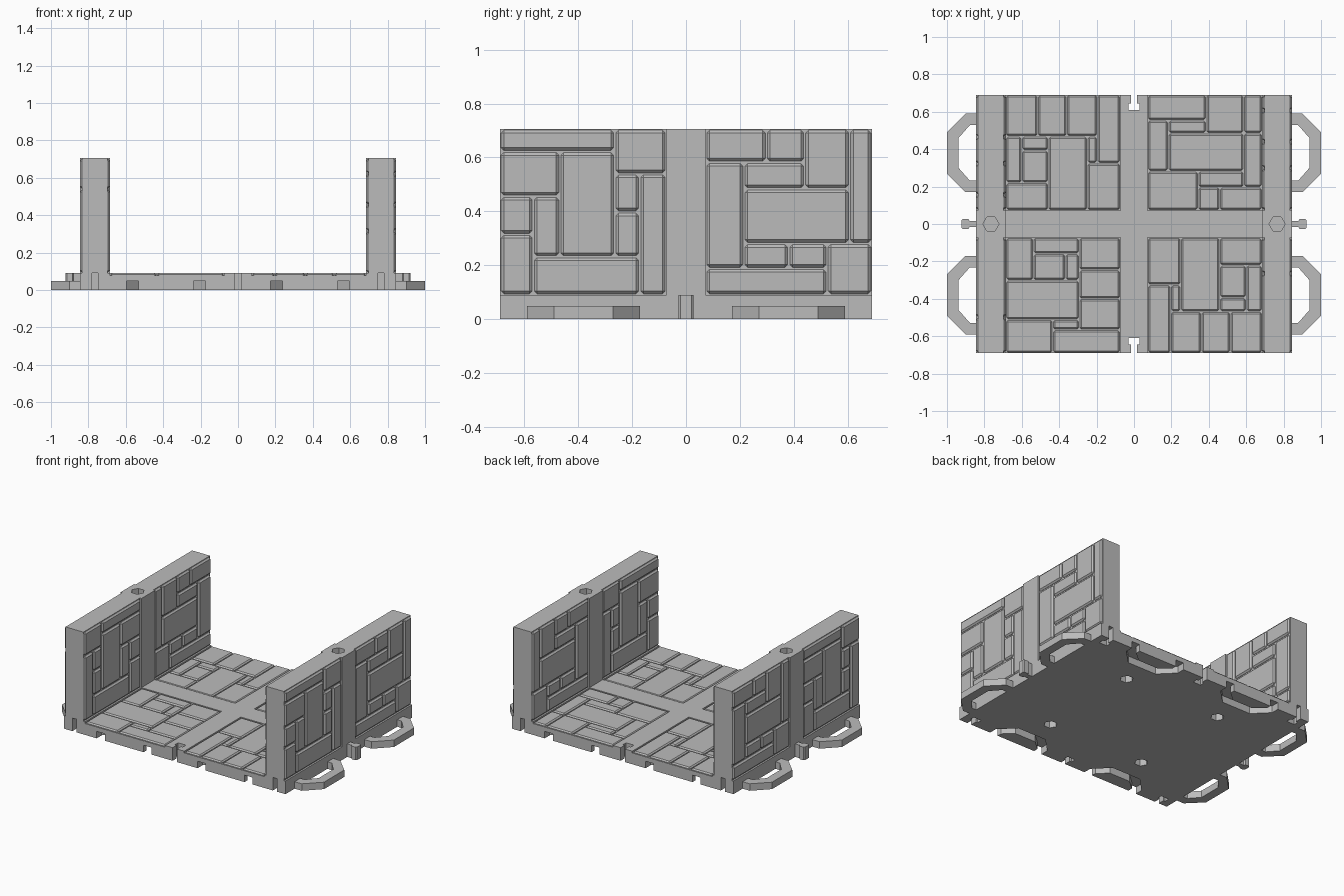
import bpy, bmesh, math
from mathutils import Vector

cube = bpy.data.objects.get("Cube")
if cube:
    bpy.data.objects.remove(cube, do_unlink=True)

HALF_X, HALF_Y, FLOOR, TOP = 0.845, 0.69, 0.09, 0.705
WALL_IN, STRIP, SINK = 0.685, 0.073, 0.012
WALL_MID = (HALF_X + WALL_IN) / 2
SIGNS = (-1, 1)

stone = bpy.data.materials.new("stone grey")
stone.use_nodes = True
grey = (0.5, 0.5, 0.5, 1)
stone.diffuse_color = grey
stone.node_tree.nodes["Principled BSDF"].inputs["Base Color"].default_value = grey


def finish(bm, name):
    bmesh.ops.recalc_face_normals(bm, faces=bm.faces)
    mesh = bpy.data.meshes.new(name)
    bm.to_mesh(mesh)
    bm.free()
    mesh.materials.append(stone)
    obj = bpy.data.objects.new(name, mesh)
    bpy.context.collection.objects.link(obj)
    return obj


def add_box(bm, xs, ys, zs, bevel=0):
    spans = [sorted(s) for s in (xs, ys, zs)]
    verts = bmesh.ops.create_cube(bm, size=1)["verts"]
    for v in verts:
        v.co = Vector([s[0] + (c + 0.5) * (s[1] - s[0]) for c, s in zip(v.co, spans)])
    if bevel:
        edges = list({e for v in verts for e in v.link_edges})
        bmesh.ops.bevel(bm, geom=edges, offset=bevel, segments=1, affect='EDGES')


def add_prism(bm, points, z0, z1):
    face = bm.faces.new([bm.verts.new((x, y, z0)) for x, y in points])
    new = bmesh.ops.extrude_face_region(bm, geom=[face])["geom"]
    for v in new:
        if isinstance(v, bmesh.types.BMVert):
            v.co.z = z1


def hexagon(x, y, radius=0.043):
    return [(x + radius * math.cos(i * math.pi / 3), y + radius * math.sin(i * math.pi / 3))
            for i in range(6)]


def mirrored(half):
    """Close a half outline (across, outward) over its axis."""
    return half + [(-u, v) for u, v in reversed(half)]


def cut(obj, cutter):
    mod = obj.modifiers.new("cut", 'BOOLEAN')
    mod.operation, mod.solver, mod.object = 'DIFFERENCE', 'EXACT', cutter
    bpy.context.view_layer.objects.active = obj
    bpy.ops.object.modifier_apply(modifier=mod.name)


# Outlines: connector loop, peg and the matching slot
def loop_outline(start):
    outer = [(0.21, start), (0.21, 0.055), (0.11, 0.155)]
    inner = [(0.08, 0.093), (0.148, 0.033), (0.148, start)]
    return (outer + [(-u, v) for u, v in reversed(outer)]
            + [(-u, v) for u, v in reversed(inner)] + inner)


peg_outline = mirrored([(0.017, -0.01), (0.017, 0.035), (0.028, 0.04), (0.028, 0.07), (0.02, 0.078)])
slot_outline = mirrored([(0.016, -0.02), (0.016, 0.045), (0.03, 0.045), (0.03, 0.08)])

# Stone patterns: column edges, row edges from the top, one letter per stone
wall_tile = ([0, .2, .36, .69, .84, 1], [0, .135, .27, .405, .5, .635, .77, 1],
             "aaabb ccdbb ccdef ghdef ghdif jhdif jkkkf")
floor_tile = ([0, .24, .41, .52, .64, 1], [0, .14, .28, .37, .53, .71, .8, 1],
              "abbbc addec addef ggggf ggggh iijjh iikkk")
corner_tile = ([0, .18, .44, .51, .63, .84, 1], [0, .22, .33, .66, .8, 1],
               "aaabbc deebbc dffffg hhiiig hhjjkk")


def stones(tile, turns, low, high):
    """Yield each stone's two spans, the tile turned clockwise and fitted to low..high."""
    cols, rows, text = tile
    grid = text.split()
    for letter in sorted(set("".join(grid))):
        cells = [(c, r) for r, row in enumerate(grid) for c, k in enumerate(row) if k == letter]
        corners = [(cols[min(c for c, r in cells)], 1 - rows[min(r for c, r in cells)]),
                   (cols[max(c for c, r in cells) + 1], 1 - rows[max(r for c, r in cells) + 1])]
        for _ in range(turns):
            corners = [(v, 1 - u) for u, v in corners]
        spans = []
        for axis in range(2):
            a, b = sorted(low[axis] + p[axis] * (high[axis] - low[axis]) for p in corners)
            spans.append((a + 0.004, b - 0.004))
        yield spans


# Base slab with sunken floor bays, connector grooves, slots and bottom sockets
bm = bmesh.new()
add_box(bm, (-HALF_X, HALF_X), (-HALF_Y, HALF_Y), (0, FLOOR))
base = finish(bm, "base_slab")
bm = bmesh.new()
for sy in SIGNS:
    for sx in SIGNS:
        add_box(bm, (sx * STRIP, sx * WALL_IN), (sy * STRIP, sy * (HALF_Y + 0.02)),
                (FLOOR - SINK, FLOOR + 0.02))
        add_prism(bm, [(sx * 0.385 + u, sy * (HALF_Y - v)) for u, v in loop_outline(-0.02)],
                  -0.02, 0.048)
        add_prism(bm, hexagon(sx * 0.37, sy * 0.37), -0.02, 0.05)
    for x in (-WALL_MID, 0, WALL_MID):
        add_prism(bm, [(x + u, sy * (HALF_Y - v)) for u, v in slot_outline],
                  -0.02, FLOOR + 0.02)
cutter = finish(bm, "base_cutter")
cut(base, cutter)
bpy.data.objects.remove(cutter, do_unlink=True)

# Floor stones
bm = bmesh.new()
for sx in SIGNS:
    for sy in SIGNS:
        low = (min(sx * STRIP, sx * WALL_IN), min(sy * STRIP, sy * HALF_Y))
        high = (max(sx * STRIP, sx * WALL_IN), max(sy * STRIP, sy * HALF_Y))
        tile = corner_tile if sx > 0 and sy > 0 else floor_tile
        turns = {(-1, -1): 0, (1, -1): 1, (-1, 1): 3, (1, 1): 0}[sx, sy]
        for xs, ys in stones(tile, turns, low, high):
            add_box(bm, xs, ys, (0.055, FLOOR), 0.008)
finish(bm, "floor_stones")

for s, side in ((-1, "right"), (1, "left")):
    # Wall core and flush middle pier, with a hexagonal socket in the top
    bm = bmesh.new()
    add_prism(bm, hexagon(s * WALL_MID, 0), TOP - 0.08, TOP + 0.02)
    cutter = finish(bm, "socket_cutter")
    for part, sink, reach in (("core", SINK, HALF_Y), ("pier", 0, STRIP)):
        bm = bmesh.new()
        add_box(bm, (s * (WALL_IN + sink), s * (HALF_X - sink)), (-reach, reach), (FLOOR, TOP))
        cut(finish(bm, f"{side}_wall_{part}"), cutter)
    bpy.data.objects.remove(cutter, do_unlink=True)

    # Wall stones showing on both faces
    bm = bmesh.new()
    for end in SIGNS:
        near, far = sorted((s * end * STRIP, s * end * HALF_Y))
        for hs, zs in stones(wall_tile, 0 if end < 0 else 1, (near, FLOOR), (far, TOP)):
            add_box(bm, (s * WALL_IN, s * HALF_X), [s * h for h in hs], zs, 0.01)
    finish(bm, f"{side}_wall_stones")

    # Connector loops and peg
    for end, place in ((-1, "front"), (1, "back")):
        bm = bmesh.new()
        add_prism(bm, [(s * (HALF_X + v), end * 0.38 + u) for u, v in loop_outline(-0.01)], 0, 0.048)
        finish(bm, f"{side}_{place}_loop")
    bm = bmesh.new()
    add_prism(bm, [(s * (HALF_X + v), u) for u, v in peg_outline], 0, FLOOR)
    finish(bm, f"{side}_peg")
